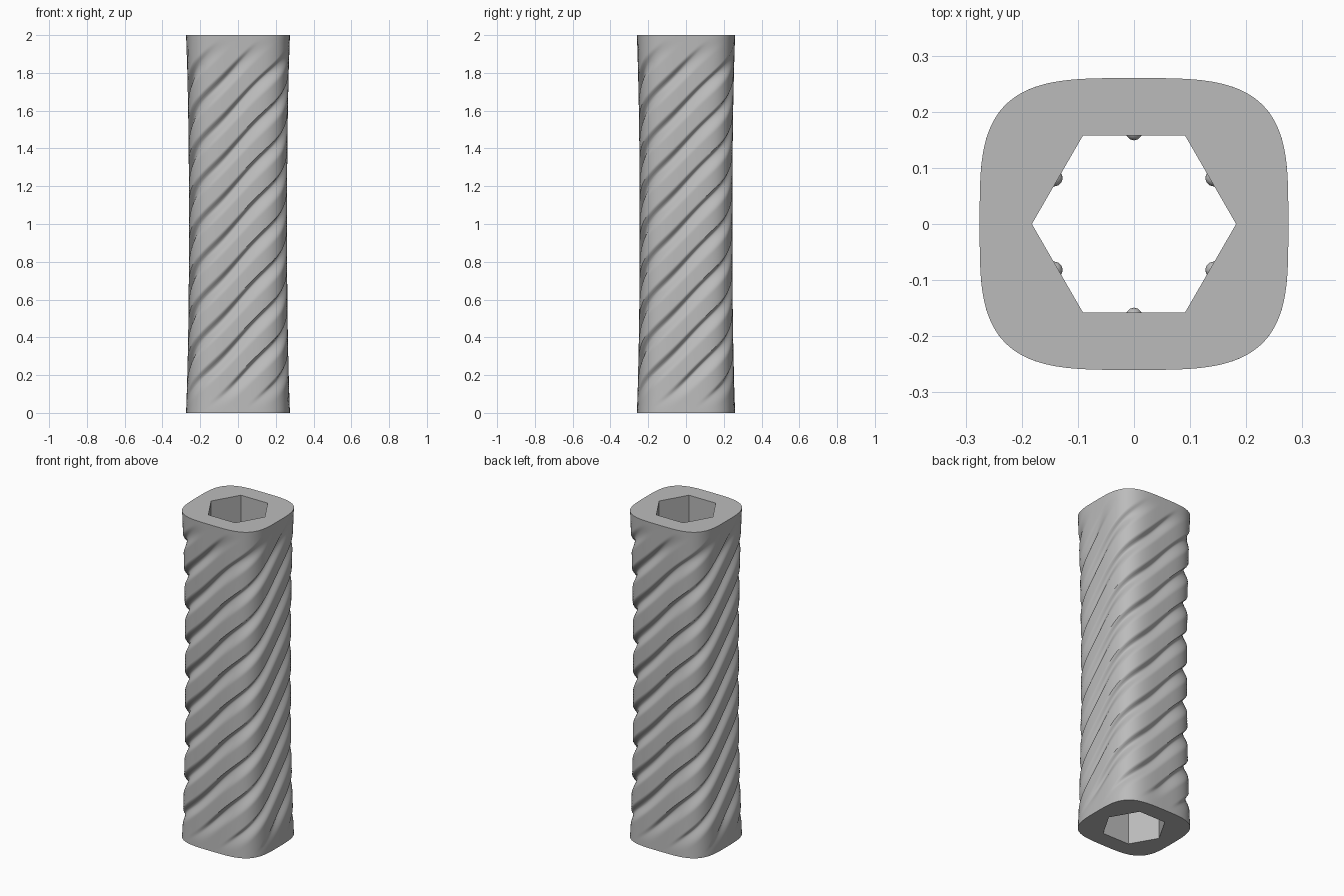
import bpy, bmesh, math
from mathutils import Vector

cube = bpy.data.objects.get("Cube")
if cube:
    bpy.data.objects.remove(cube)

HEIGHT, PITCH, GROOVES = 2.0, 1.68, 8
SIDES, ROWS = 192, 120

grey = bpy.data.materials.new("plain grey")
grey.use_nodes = True
grey.diffuse_color = (0.5, 0.5, 0.5, 1)
grey.node_tree.nodes["Principled BSDF"].inputs["Base Color"].default_value = (0.5, 0.5, 0.5, 1)


def smooth(a, b, x):
    t = max(0.0, min(1.0, (x - a) / (b - a)))
    return t * t * (3 - 2 * t)


def groove(u):
    """Depth share across one ridge: a steep wall, then a gentle rise."""
    return smooth(0.04, 0.2, u) * (1 - smooth(0.2, 0.6, u))


def outer_point(phase, z):
    """Rounded-square section, waisted, with helical grooves fading at the ends."""
    angle = phase + math.tau * z / PITCH
    c, s = math.cos(angle), math.sin(angle)
    waist = 0.945 + 0.055 * abs(z - 1) ** 2.5
    r = waist * (abs(c / 0.275) ** 3.6 + abs(s / 0.26) ** 3.6) ** (-1 / 3.6)
    fade = smooth(0.02, 0.24, z) * smooth(0.02, 0.24, HEIGHT - z)
    r -= 0.026 * fade * groove(phase * GROOVES / math.tau % 1)
    return Vector((r * c, r * s, z))


def finish(bm, name):
    bmesh.ops.recalc_face_normals(bm, faces=bm.faces)
    mesh = bpy.data.meshes.new(name)
    bm.to_mesh(mesh)
    bm.free()
    obj = bpy.data.objects.new(name, mesh)
    mesh.materials.append(grey)
    bpy.context.collection.objects.link(obj)
    return obj


# Grooved grip with a hexagonal bore
bm = bmesh.new()
rings = [[bm.verts.new(outer_point(math.tau * i / SIDES, HEIGHT * k / ROWS))
          for i in range(SIDES)] for k in range(ROWS + 1)]
for low, high in zip(rings, rings[1:]):
    for i in range(SIDES):
        j = (i + 1) % SIDES
        bm.faces.new((low[i], low[j], high[j], high[i]))
bores = [[bm.verts.new((0.182 * math.cos(i * math.pi / 3), 0.182 * math.sin(i * math.pi / 3), z))
          for i in range(6)] for z in (0, HEIGHT)]
for i in range(6):
    j = (i + 1) % 6
    bm.faces.new((bores[0][j], bores[0][i], bores[1][i], bores[1][j]))
for ring, bore in ((rings[0], bores[0]), (rings[-1], bores[1])):
    edges = [bm.edges.get((loop[i - 1], loop[i])) for loop in (ring, bore) for i in range(len(loop))]
    bmesh.ops.triangle_fill(bm, edges=edges, use_beauty=True)
grip = finish(bm, "grip")

# Small retaining bumps halfway down each flat of the bore
bm = bmesh.new()
for i in range(6):
    a = math.radians(30 + 60 * i)
    new = bmesh.ops.create_uvsphere(bm, u_segments=12, v_segments=8, radius=0.015)["verts"]
    for v in new:
        v.co += Vector((0.164 * math.cos(a), 0.164 * math.sin(a), 1.0))
bumps = finish(bm, "bore_bumps")

for obj in (grip, bumps):
    bpy.ops.object.select_all(action="DESELECT")
    obj.select_set(True)
    bpy.context.view_layer.objects.active = obj
    bpy.ops.object.shade_smooth_by_angle(angle=math.radians(40))
